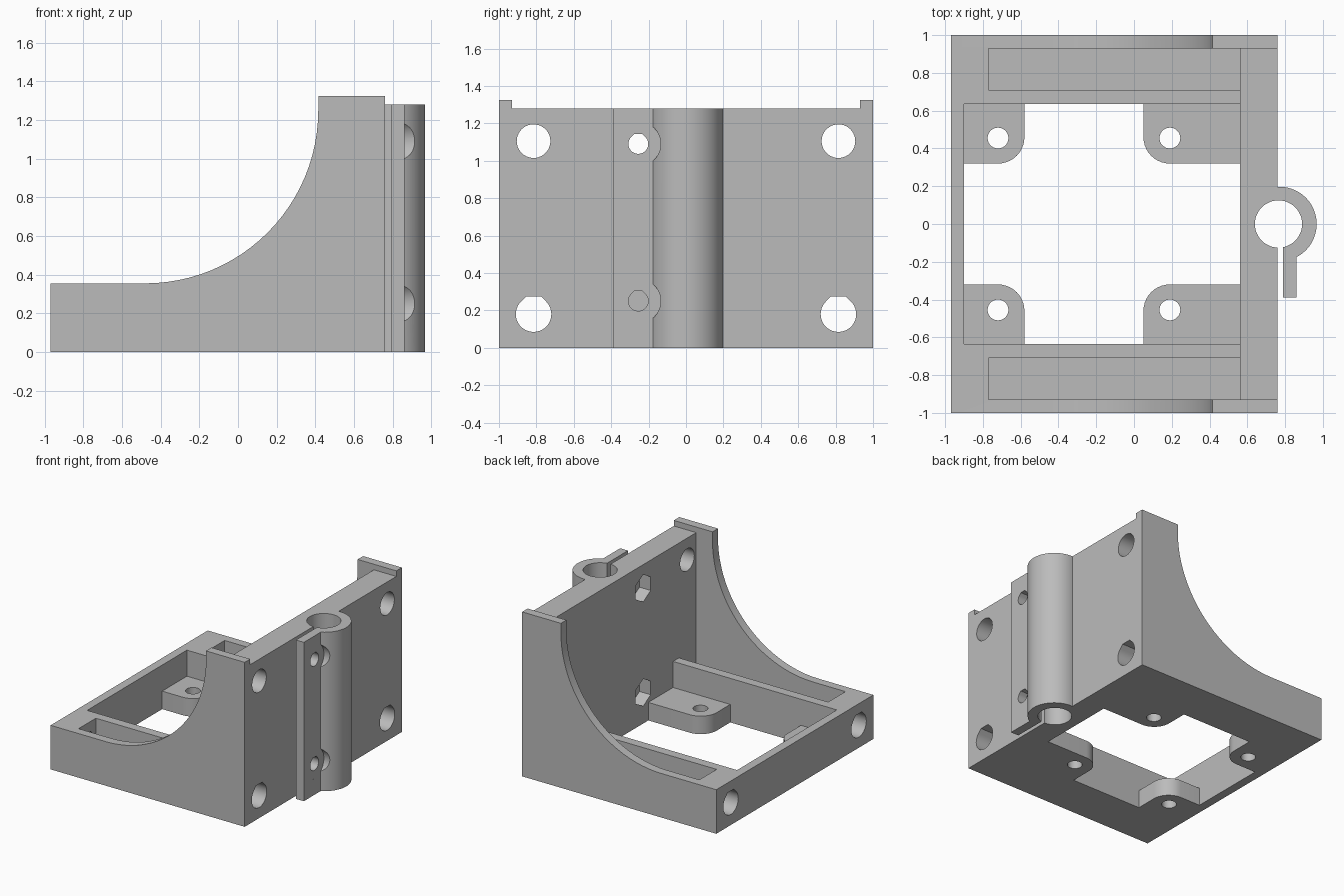
import bpy, bmesh, math
from mathutils import Vector

if "Cube" in bpy.data.objects:
    bpy.data.objects.remove(bpy.data.objects["Cube"], do_unlink=True)

grey = bpy.data.materials.new("plain grey")
grey.use_nodes = True
grey.diffuse_color = (0.5, 0.5, 0.5, 1)
grey.node_tree.nodes["Principled BSDF"].inputs["Base Color"].default_value = (0.5, 0.5, 0.5, 1)


def prism(name, pts, axis, lo, hi):
    """Extrude a 2D outline along an axis: x uses (y, z), y uses (x, z), z uses (x, y)."""
    place = {"x": lambda a, b: (lo, a, b), "y": lambda a, b: (a, lo, b), "z": lambda a, b: (a, b, lo)}[axis]
    step = Vector([(hi - lo) * (axis == k) for k in "xyz"])
    bm = bmesh.new()
    face = bm.faces.new([bm.verts.new(place(*p)) for p in pts])
    ext = bmesh.ops.extrude_face_region(bm, geom=[face])
    bmesh.ops.translate(bm, vec=step, verts=[g for g in ext["geom"] if isinstance(g, bmesh.types.BMVert)])
    bmesh.ops.recalc_face_normals(bm, faces=bm.faces)
    mesh = bpy.data.meshes.new(name)
    bm.to_mesh(mesh)
    bm.free()
    mesh.materials.append(grey)
    obj = bpy.data.objects.new(name, mesh)
    bpy.context.collection.objects.link(obj)
    return obj


def arc(cx, cy, r, a0, a1, n):
    return [(cx + r * math.cos(math.radians(a0 + (a1 - a0) * i / n)),
             cy + r * math.sin(math.radians(a0 + (a1 - a0) * i / n))) for i in range(n + 1)]


def circle(cx, cy, r, n=40):
    return arc(cx, cy, r, 0, 360, n)[:-1]


def teardrop(cx, cy, r):
    """Round hole with 45 degree shoulders and a flat top."""
    w = r * (math.sqrt(2) - 1)
    return arc(cx, cy, r, 135, 405, 30) + [(cx + w, cy + r), (cx - w, cy + r)]


def rect(a0, b0, a1, b1):
    return [(a0, b0), (a1, b0), (a1, b1), (a0, b1)]


def combine(target, tool, operation="DIFFERENCE"):
    mod = target.modifiers.new("combine", "BOOLEAN")
    mod.operation, mod.solver, mod.object = operation, "EXACT", tool
    bpy.context.view_layer.update()
    mesh = bpy.data.meshes.new_from_object(target.evaluated_get(bpy.context.evaluated_depsgraph_get()))
    target.modifiers.clear()
    target.data = mesh
    bpy.data.objects.remove(tool, do_unlink=True)


# Bracket: side profile with the swept curve, extruded across the full width
side = [(-0.97, 0), (0.76, 0), (0.76, 1.325), (0.415, 1.325)]
side += arc(-0.48, 1.25, 0.895, 0, -90, 24) + [(-0.97, 0.355)]
bracket = prism("bracket", side, "y", -1, 1)

# Space between the side walls, and lowered top of the upright plate
cuts = [prism("cut", [(-1.2, 0.355), (0.56, 0.355), (0.56, 1.28), (1, 1.28), (1, 2), (-1.2, 2)],
              "y", -0.93, 0.93)]

# Floor opening: rectangle above, outline with four rounded screw tabs below
cuts.append(prism("cut", rect(-0.9, -0.635, 0.56, 0.635), "z", 0.145, 0.6))
r, xl, xr, yt = 0.14, -0.58, 0.05, 0.32
upper = ([(0.56, yt)] + arc(xr + r, yt + r, r, 270, 180, 10) + [(xr, 0.635), (xl, 0.635)]
         + arc(xl - r, yt + r, r, 0, -90, 10) + [(-0.9, yt)])
cuts.append(prism("cut", upper + [(x, -y) for x, y in reversed(upper)], "z", -0.1, 0.3))

for s in (-1, 1):
    # Long side slots and tab screw holes
    cuts.append(prism("cut", rect(-0.77, s * 0.71, 0.56, s * 0.93), "z", 0.07, 0.6))
    for x in (-0.72, 0.19):
        cuts.append(prism("cut", circle(x, s * 0.455, 0.055), "z", -0.1, 0.3))
    # Rod holes through the upright plate and the end bar
    cuts.append(prism("cut", circle(s * 0.815, 1.105, 0.09), "x", 0.4, 0.9))
    for x0, x1 in ((-1.1, -0.7), (0.4, 0.9)):
        cuts.append(prism("cut", teardrop(s * 0.815, 0.18, 0.095), "x", x0, x1))
for c in cuts:
    combine(bracket, c)

# Split clamp tube with its flange
clamp = ([(0.7, 0)] + [(0.79, 0), (0.79, -0.39), (0.86, -0.39)]
         + arc(0.77, 0, 0.197, -62.8, 90, 40) + [(0.7, 0.197)])
combine(bracket, prism("clamp", clamp, "z", 0, 1.28), "UNION")
combine(bracket, prism("cut", circle(0.765, 0, 0.125, 48), "z", -0.1, 1.5))

# Clamp bolts: head recess, shank hole, hexagonal nut pocket
for z in (0.25, 1.09):
    combine(bracket, prism("cut", circle(-0.255, z, 0.12), "x", 0.86, 1.1))
    combine(bracket, prism("cut", teardrop(-0.255, z, 0.053), "x", 0.6, 1.0))
    combine(bracket, prism("cut", arc(-0.255, z, 0.11, 30, 330, 5), "x", 0.5, 0.66))

bpy.ops.object.select_all(action="DESELECT")
bracket.select_set(True)
bpy.context.view_layer.objects.active = bracket
bpy.ops.object.shade_smooth_by_angle(angle=math.radians(30))
